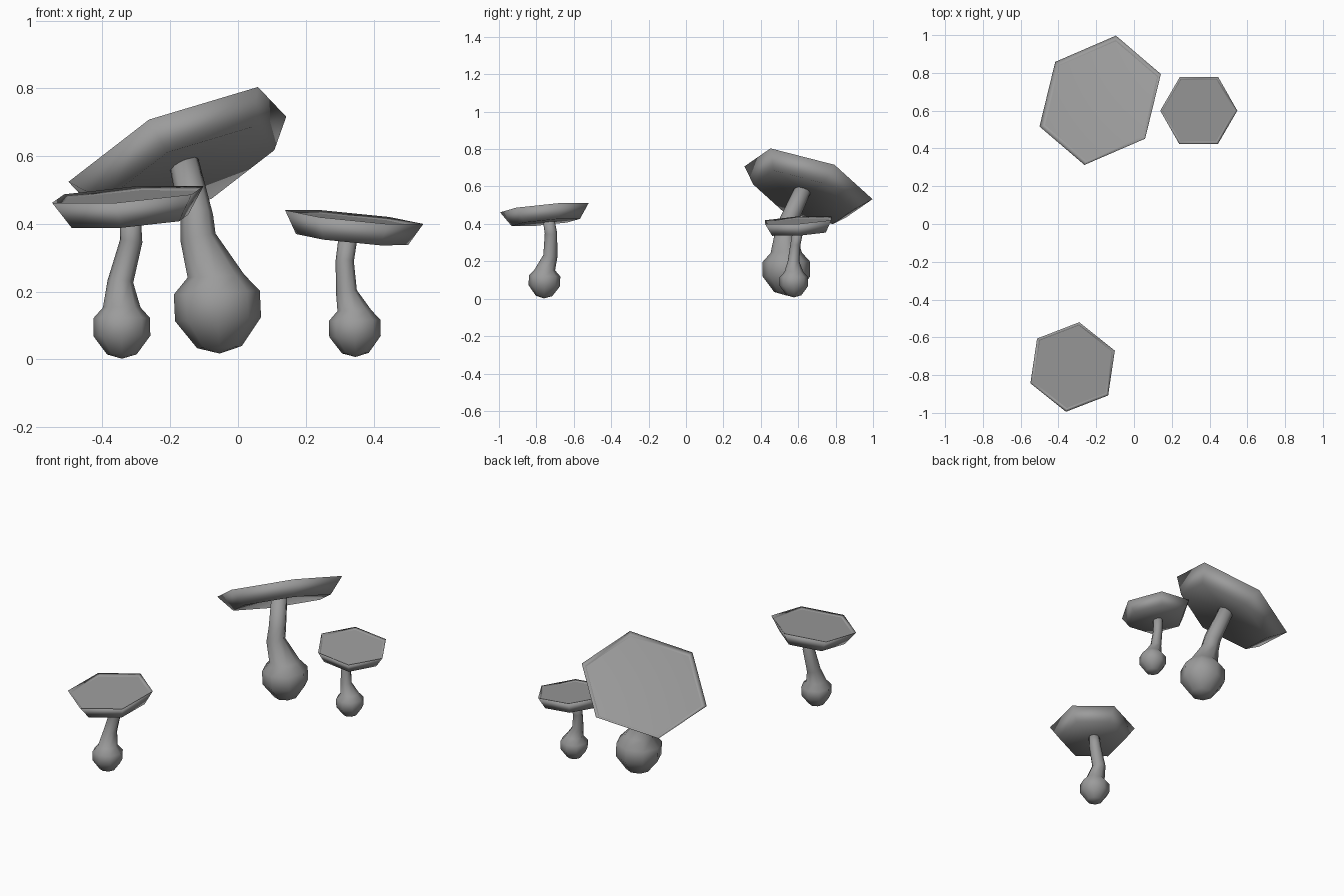
import bpy, bmesh
from math import sin, cos, pi, radians
from mathutils import Vector

if "Cube" in bpy.data.objects:
    bpy.data.objects.remove(bpy.data.objects["Cube"], do_unlink=True)

grey = bpy.data.materials.new("plain grey")
grey.use_nodes = True
grey.diffuse_color = (0.33, 0.33, 0.33, 1)
grey.node_tree.nodes["Principled BSDF"].inputs["Base Color"].default_value = (0.33, 0.33, 0.33, 1)

UP = Vector((0, 0, 1))


def ring(center, u, v, radius, sides):
    steps = [2 * pi * i / sides for i in range(sides)]
    return [center + radius * (cos(t) * u + sin(t) * v) for t in steps]


def round_ring(center, axis, radius):
    """Eight-sided ring square to an axis."""
    v = axis.cross(Vector((1, 0, 0))).normalized()
    return ring(center, v.cross(axis), v, radius, 8)


def loft(name, rings, start, end=None):
    """Skin a stack of rings, closed by a fan at the start and, if given, the end."""
    bm = bmesh.new()
    loops = [[bm.verts.new(p) for p in r] for r in rings]
    n = len(loops[0])
    for a, b in zip(loops, loops[1:]):
        for i in range(n):
            j = (i + 1) % n
            bm.faces.new((a[i], a[j], b[j], b[i]))
    tip = bm.verts.new(start)
    for i in range(n):
        bm.faces.new((loops[0][(i + 1) % n], loops[0][i], tip))
    if end is not None:
        tip = bm.verts.new(end)
        for i in range(n):
            bm.faces.new((loops[-1][i], loops[-1][(i + 1) % n], tip))
    mesh = bpy.data.meshes.new(name)
    bm.to_mesh(mesh)
    bm.free()
    mesh.materials.append(grey)
    mesh.shade_smooth()
    obj = bpy.data.objects.new(name, mesh)
    bpy.context.collection.objects.link(obj)


def cap(name, center, slope, turn, radius, depth, taper, hollow, crown):
    """Tilted six-sided cap: sloping side, narrow rim, hollow underside, low crown on top."""
    c = Vector(center)
    normal = Vector((-slope[0], -slope[1], 1)).normalized()
    a = radians(turn)
    u = Vector((cos(a), sin(a), slope[0] * cos(a) + slope[1] * sin(a))).normalized()
    v = normal.cross(u)
    base = c - depth * normal
    sink = c - 0.14 * depth * normal
    inner = ring(sink, u, v, 0.925 * radius, 6)
    side = [ring(base, u, v, taper * radius, 6), ring(c, u, v, radius, 6), inner]
    loft(name, side, base + hollow * normal)
    loft(name + "_top", [inner[::-1]], sink + crown * normal)


# Bulb outline as height and radius, relative to the bulb size
BULB = [(-0.85, 0.52), (-0.2, 1.0), (0.42, 1.0), (0.8, 0.66)]


def stem(name, bulb, size, neck):
    """Slightly tilted bulb that narrows into a bending neck."""
    b = Vector(bulb)
    points = [b] + [Vector(n[:3]) for n in neck]
    axis = (UP + points[1] - b).normalized()
    rings = [round_ring(b + h * size * axis, axis, r * size) for h, r in BULB]
    for i, n in enumerate(neck, 1):
        ahead = points[min(i + 1, len(neck))]
        rings.append(round_ring(points[i], (ahead - points[i - 1]).normalized(), n[3]))
    loft(name, rings, b - size * axis, points[-1])


# Front mushroom
cap("front_cap", (-0.325, -0.757, 0.487), (0.075, 0.095), 81.5, 0.241, 0.08, 0.77, 0.0, 0.0)
stem("front_stem", (-0.343, -0.757, 0.086), 0.084,
     [(-0.347, -0.725, 0.23, 0.038), (-0.315, -0.722, 0.35, 0.033), (-0.318, -0.735, 0.425, 0.031)])

# Large back mushroom
cap("large_cap", (-0.179, 0.655, 0.62), (0.458, -0.368), 76.3, 0.363, 0.09, 0.78, 0.04, 0.03)
stem("large_stem", (-0.06, 0.537, 0.144), 0.127,
     [(-0.118, 0.53, 0.36, 0.053), (-0.122, 0.55, 0.42, 0.049), (-0.164, 0.633, 0.6, 0.044)])

# Small back mushroom
cap("small_cap", (0.343, 0.6, 0.42), (-0.1, 0.06), 0, 0.205, 0.067, 0.81, 0.0, 0.0)
stem("small_stem", (0.345, 0.577, 0.083), 0.076,
     [(0.32, 0.575, 0.2, 0.031), (0.315, 0.585, 0.29, 0.027), (0.326, 0.6, 0.37, 0.028)])
